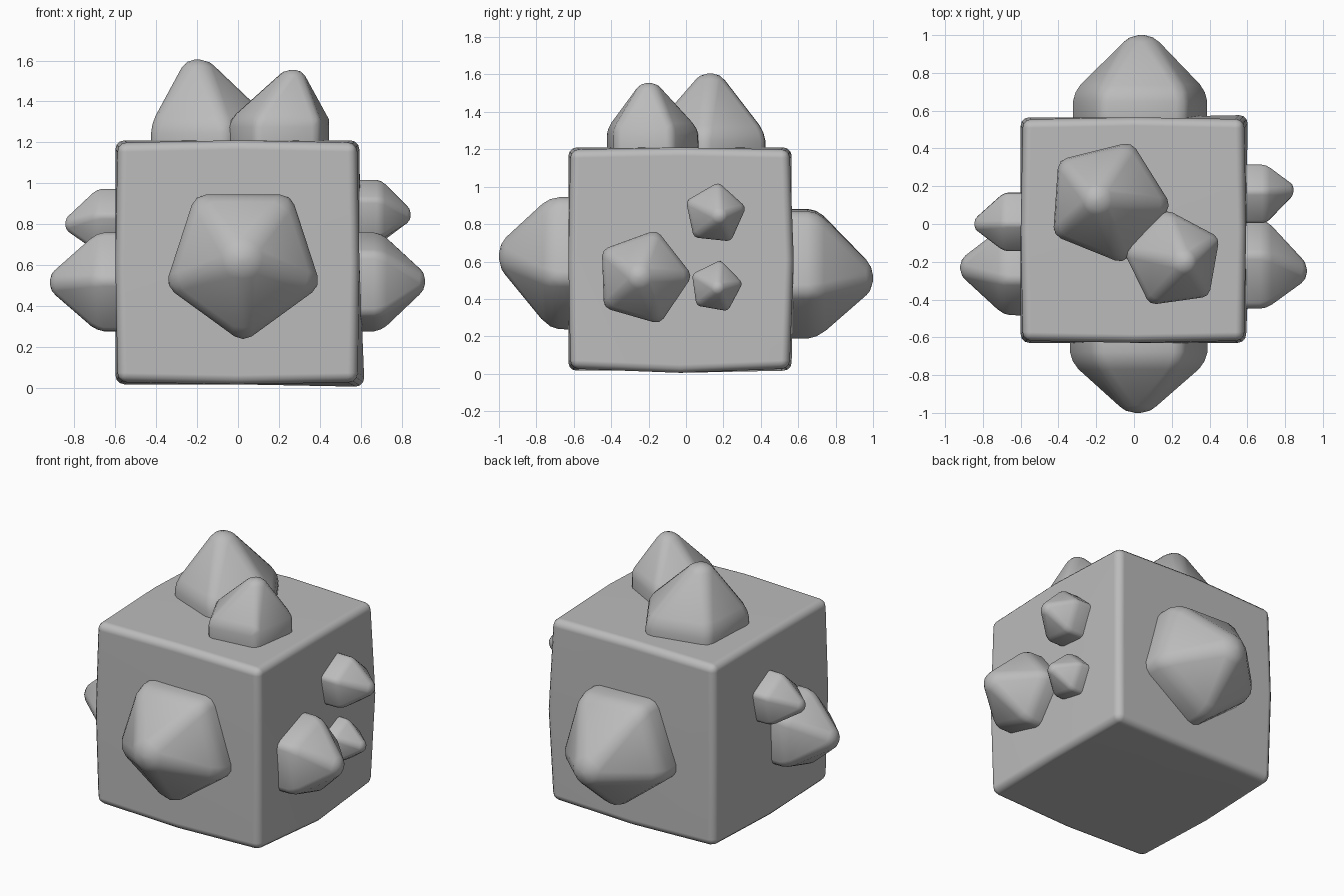
import bpy, bmesh
from math import radians, cos, sin
from mathutils import Vector

cube = bpy.data.objects.get("Cube")
if cube:
    bpy.data.objects.remove(cube)

grey = bpy.data.materials.new("stone_grey")
grey.use_nodes = True
grey.diffuse_color = (0.5, 0.5, 0.5, 1)
grey.node_tree.nodes["Principled BSDF"].inputs["Base Color"].default_value = (0.5, 0.5, 0.5, 1)


def finish(bm, name, bevel, segments):
    """Turn a bmesh into a smooth-shaded object with softened edges."""
    bmesh.ops.recalc_face_normals(bm, faces=bm.faces[:])
    for f in bm.faces:
        f.smooth = True
    mesh = bpy.data.meshes.new(name)
    bm.to_mesh(mesh)
    bm.free()
    mesh.materials.append(grey)
    obj = bpy.data.objects.new(name, mesh)
    bpy.context.collection.objects.link(obj)
    mod = obj.modifiers.new("soft_edges", 'BEVEL')
    mod.width = bevel
    mod.segments = segments
    mod.limit_method = 'ANGLE'
    mod.angle_limit = radians(25)
    return obj


# Block: a cube with slightly swollen middles
bm = bmesh.new()
bmesh.ops.create_cube(bm, size=2)
bmesh.ops.subdivide_edges(bm, edges=bm.edges[:], cuts=1, use_grid_fill=True)
for v in bm.verts:
    sx, sy, sz = (round(c) for c in v.co)
    mid = 0.012 if 0 in (sx, sy, sz) else 0
    v.co = Vector((sx, sy, sz)) * (0.585 + mid) + Vector((-0.003, -0.032, 0.613))
    if (sx, sy, sz) == (1, 0, -1):      # chipped-out lower edge
        v.co += Vector((0.025, 0, -0.012))
    if (sx, sy, sz) == (1, 1, 0):       # swollen back corner
        v.co += Vector((0.008, 0.012, 0))
block = finish(bm, "stone_block", 0.045, 3)
block.modifiers["soft_edges"].harden_normals = True


def crystal(name, axis, side, centre, radius, turn, base, shoulder, tip, tip_centre):
    """Five-sided stud along an axis: a short prism with a blunt pyramid on top.
    The two in-plane coordinates are the remaining axes in x, y, z order."""
    plane = [i for i in range(3) if i != axis]
    bm = bmesh.new()
    rings = []
    for depth, r, mid in ((base, radius, centre), (shoulder, radius, centre),
                          (tip, radius * 0.2, tip_centre)):
        ring = []
        for k in range(5):
            a = radians(turn + 72 * k)
            p = Vector()
            p[axis] = side * depth
            p[plane[0]] = mid[0] + r * cos(a)
            p[plane[1]] = mid[1] + r * sin(a)
            ring.append(bm.verts.new(p))
        rings.append(ring)
    for low, high in zip(rings, rings[1:]):
        for k in range(5):
            n = (k + 1) % 5
            bm.faces.new((low[k], low[n], high[n], high[k]))
    bm.faces.new(rings[0])
    bm.faces.new(rings[-1])
    finish(bm, name, radius * 0.13, 2)


X, Y, Z = range(3)
# Large front and back crystals
crystal("front_crystal", Y, -1, (0.025, 0.62), 0.40, -90, 0.5, 0.73, 1.0, (0.02, 0.63))
crystal("back_crystal", Y, 1, (0.035, 0.56), 0.39, -92, 0.45, 0.70, 1.0, (0.04, 0.51))
# Pair on top
crystal("top_crystal_large", Z, 1, (-0.14, 0.12), 0.34, -4, 1.1, 1.29, 1.605, (-0.20, 0.13))
crystal("top_crystal_small", Z, 1, (0.21, -0.19), 0.27, 26, 1.1, 1.31, 1.555, (0.27, -0.20))
# Cluster on the +x side
crystal("left_crystal_large", X, 1, (-0.23, 0.515), 0.265, 2, 0.5, 0.70, 0.915, (-0.25, 0.52))
crystal("left_crystal_upper", X, 1, (0.155, 0.855), 0.17, 12, 0.5, 0.70, 0.845, (0.18, 0.845))
crystal("left_crystal_lower", X, 1, (0.16, 0.465), 0.145, 8, 0.5, 0.66, 0.79, (0.17, 0.46))
# Cluster on the -x side
crystal("right_crystal_large", X, -1, (-0.23, 0.515), 0.265, 178, 0.5, 0.69, 0.92, (-0.23, 0.515))
crystal("right_crystal_upper", X, -1, (0.015, 0.81), 0.17, 168, 0.5, 0.69, 0.845, (0.0, 0.80))
